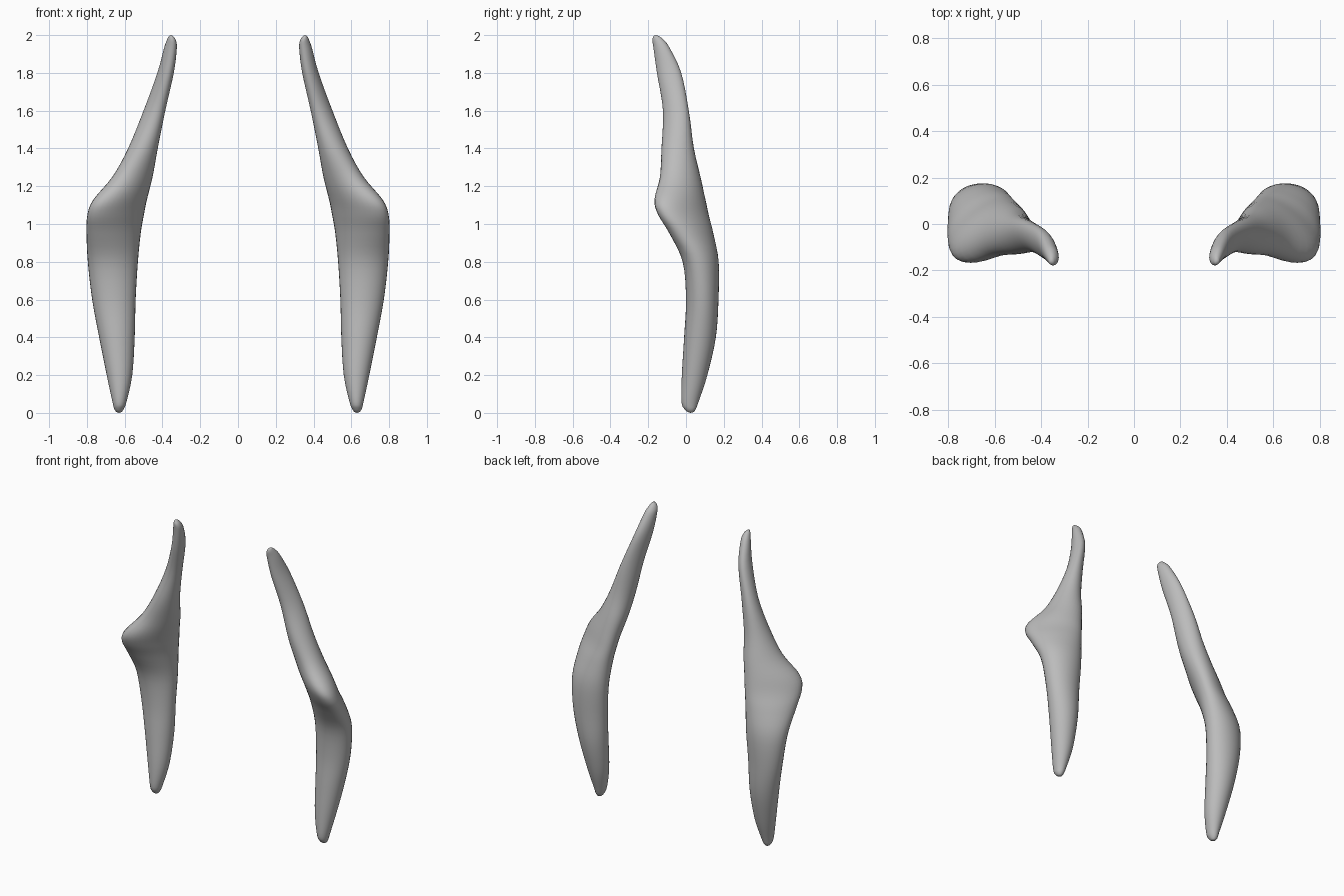
import bpy, bmesh, math

if "Cube" in bpy.data.objects:
    bpy.data.objects.remove(bpy.data.objects["Cube"], do_unlink=True)

SIDES = 32
STEPS = 4

# Single grey material
grey = bpy.data.materials.new("plain grey")
grey.use_nodes = True
colour = (0.5, 0.5, 0.5, 1)
grey.diffuse_color = colour
grey.node_tree.nodes["Principled BSDF"].inputs["Base Color"].default_value = colour

# Sections: height, inner x, outer x, front y, back y, skew
SECTIONS = [
    (0.004, .617, .643, .01, .04, 0),
    (0.02, .605, .655, -.008, .052, 0),
    (0.06, .59, .665, -.024, .067, 0),
    (0.2, .56, .695, -.022, .113, 0),
    (0.4, .547, .735, -.01, .158, 0),
    (0.6, .542, .772, 0, .172, 0),
    (0.8, .53, .795, -.018, .173, -.15),
    (0.95, .515, .802, -.088, .145, -.4),
    (1.05, .498, .797, -.148, .12, -.54),
    (1.13, .482, .765, -.167, .103, -.52),
    (1.25, .452, .665, -.138, .077, -.3),
    (1.4, .425, .582, -.13, .042, 0),
    (1.6, .385, .5, -.122, .015, .3),
    (1.8, .34, .427, -.154, -.025, .3),
    (1.93, .324, .392, -.172, -.085, .25),
    (1.975, .33, .376, -.178, -.118, .2),
    (1.996, .345, .365, -.172, -.145, 0),
]


def spline(a, b, c, d, t):
    """Smooth value between b and c."""
    return b + .5 * t * (c - a + t * (2 * a - 5 * b + 4 * c - d + t * (3 * (b - c) + d - a)))


def refined(sections):
    last = len(sections) - 1
    for i in range(last):
        quad = [sections[min(max(i + k, 0), last)] for k in (-1, 0, 1, 2)]
        for s in range(STEPS):
            yield [spline(*vals, s / STEPS) for vals in zip(*quad)]
    yield list(sections[-1])


def ring(bm, section, side):
    """Skewed ellipse that fills the section's width and depth."""
    z, x0, x1, y0, y1, skew = section
    tilt = math.asin(skew)
    verts = []
    for k in range(SIDES):
        a = math.tau * k / SIDES
        x = (x0 + x1) / 2 + (x1 - x0) / 2 * math.cos(a)
        y = (y0 + y1) / 2 + (y1 - y0) / 2 * math.sin(a + tilt)
        verts.append(bm.verts.new((side * x, y, z)))
    return verts


def curved_horn(name, side):
    bm = bmesh.new()
    rings = [ring(bm, s, side) for s in refined(SECTIONS)]
    for low, high in zip(rings, rings[1:]):
        for k in range(SIDES):
            n = (k + 1) % SIDES
            bm.faces.new((low[k], low[n], high[n], high[k]))
    # Rounded tips
    for loop, z in ((rings[0], 0), (rings[-1], 2)):
        tip = bm.verts.new((sum(v.co.x for v in loop) / SIDES,
                            sum(v.co.y for v in loop) / SIDES, z))
        for k in range(SIDES):
            bm.faces.new((loop[k], loop[(k + 1) % SIDES], tip))
    bmesh.ops.recalc_face_normals(bm, faces=bm.faces)
    for f in bm.faces:
        f.smooth = True
    mesh = bpy.data.meshes.new(name)
    bm.to_mesh(mesh)
    bm.free()
    mesh.materials.append(grey)
    bpy.context.collection.objects.link(bpy.data.objects.new(name, mesh))


# Mirrored pair
curved_horn("left_curved_horn", 1)
curved_horn("right_curved_horn", -1)
